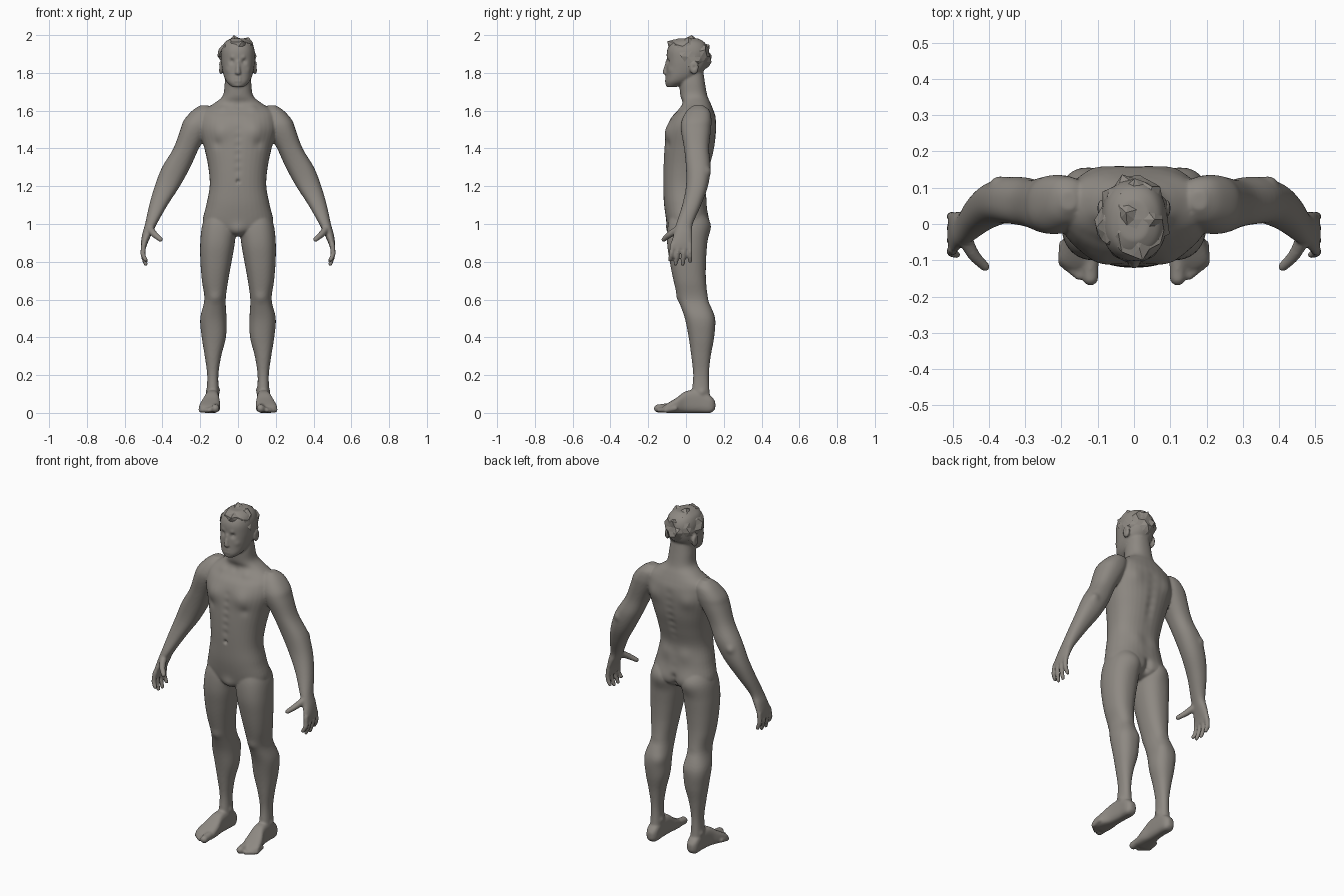
import bpy, bmesh, math, random
from mathutils import Vector, Matrix

random.seed(4)
cube = bpy.data.objects.get("Cube")
if cube:
    bpy.data.objects.remove(cube)

clay = bpy.data.materials.new("warm_grey_clay")
clay.use_nodes = True
clay.diffuse_color = (0.27, 0.25, 0.225, 1)
clay.node_tree.nodes["Principled BSDF"].inputs["Base Color"].default_value = clay.diffuse_color


def add_object(name, mesh):
    obj = bpy.data.objects.new(name, mesh)
    bpy.context.collection.objects.link(obj)
    mesh.materials.clear()
    mesh.materials.append(clay)
    return obj


def spline(rows, steps=5):
    """Resample rows of numbers along a smooth curve through them."""
    out = []
    for i in range(len(rows) - 1):
        quad = [rows[max(i - 1, 0)], rows[i], rows[i + 1], rows[min(i + 2, len(rows) - 1)]]
        for s in range(steps):
            t = s / steps
            out.append([b + t * ((c - a) + t * ((2 * a - 5 * b + 4 * c - d)
                        + t * (3 * b - a - 3 * c + d))) / 2 for a, b, c, d in zip(*quad)])
    return out + [list(rows[-1])]


def loft(bm, rows, place, power=2.3, count=36):
    """Skin rounded sections given as (position, low, high, low, high)."""
    rings = []
    for t, a0, a1, b0, b1 in spline(rows):
        ring = []
        for k in range(count):
            ang = math.tau * k / count
            c, s = math.cos(ang), math.sin(ang)
            u = math.copysign(abs(c) ** (2 / power), c)
            v = math.copysign(abs(s) ** (2 / power), s)
            a = (a0 + a1 + u * (a1 - a0)) / 2
            b = (b0 + b1 + v * (b1 - b0)) / 2
            ring.append(bm.verts.new(place(t, a, b)))
        rings.append(ring)
    for low, high in zip(rings, rings[1:]):
        for k in range(count):
            j = (k + 1) % count
            bm.faces.new((low[k], low[j], high[j], high[k]))
    bm.faces.new(rings[0][::-1])
    bm.faces.new(rings[-1])


def chain(bm, rows, side):
    """Run overlapping balls along (x, y, z, radius) points."""
    for x, y, z, r in spline(rows, 6):
        bmesh.ops.create_icosphere(bm, subdivisions=2, radius=r,
                                   matrix=Matrix.Translation((side * x, y, z)))


def ball(bm, centre, size):
    bmesh.ops.create_icosphere(bm, subdivisions=3, radius=1,
                               matrix=Matrix.Translation(centre) @ Matrix.Diagonal((*size, 1)))


# Sections of the trunk and head: height, half width, front, back
torso = [(.935, .03, -.05, .05), (.96, .11, -.085, .1), (1, .185, -.1, .12),
         (1.1, .168, -.116, .11), (1.2, .15, -.12, .102), (1.3, .157, -.12, .125),
         (1.4, .178, -.115, .15), (1.5, .205, -.102, .16), (1.56, .2, -.08, .158),
         (1.6, .185, -.045, .146), (1.64, .125, -.02, .13), (1.68, .08, -.03, .113),
         (1.75, .07, -.035, .1), (1.82, .06, -.03, .09)]
head = [(1.725, .03, -.1, -.05), (1.75, .058, -.107, .01), (1.78, .074, -.105, .06),
        (1.82, .084, -.104, .1), (1.87, .09, -.102, .118), (1.92, .088, -.1, .12),
        (1.96, .072, -.08, .1), (1.982, .04, -.045, .065)]
# Sections of the limbs: height, inner, outer, front, back
leg = [(1.08, .03, .15, -.07, .08), (1, .01, .188, -.095, .118), (.9, .017, .2, -.1, .112),
       (.8, .034, .199, -.086, .106), (.7, .052, .191, -.066, .106), (.6, .065, .178, -.04, .119),
       (.5, .061, .2, -.006, .153), (.4, .064, .192, .014, .149), (.3, .089, .176, .028, .131),
       (.2, .104, .163, .038, .121), (.1, .101, .166, .03, .126), (.04, .1, .165, .03, .14)]
arm = [(1.628, .16, .2, .04, .09), (1.6, .13, .242, .005, .125), (1.55, .13, .286, -.022, .135),
       (1.5, .15, .305, -.027, .132), (1.4, .207, .342, -.01, .122), (1.3, .253, .402, 0, .13),
       (1.2, .308, .441, 0, .116), (1.1, .373, .47, -.02, .08), (1, .43, .492, -.052, .036),
       (.95, .455, .506, -.064, .034), (.9, .478, .514, -.08, .034), (.87, .488, .514, -.083, .03)]
# Sections of the foot: depth, inner, outer, sole, instep
foot = [(.155, .118, .15, .02, .06), (.13, .101, .167, 0, .09), (.07, .099, .169, 0, .12),
        (0, .099, .177, 0, .115), (-.05, .094, .197, 0, .08), (-.1, .097, .207, 0, .05),
        (-.122, .104, .19, .004, .035)]

bm = bmesh.new()
for rows in (torso, head):
    loft(bm, [(z, -w, w, f, b) for z, w, f, b in rows], lambda t, a, b: (a, b, t))
for side in (1, -1):
    for rows in (leg, arm):
        loft(bm, rows, lambda t, a, b: (side * a, b, t))
    loft(bm, foot, lambda t, a, b: (side * a, t, b), power=3)
    # Toes
    chain(bm, [(.12, -.1, .028, .024), (.12, -.148, .023, .023)], side)
    for i in range(4):
        x, tip = .15 + .015 * i, -.143 + .012 * i
        chain(bm, [(x, tip + .05, .024, .014), (x + .002, tip, .014, .0135)], side)
    # Fingers and thumb
    for knuckle, tip, end in ((-.07, -.085, .81), (-.038, -.055, .788),
                              (-.008, -.017, .787), (.02, .022, .803)):
        chain(bm, [(.499, knuckle, .89, .015), (.503, (knuckle + tip) / 2, .84, .014),
                   (.489, tip, end, .0115)], side)
    chain(bm, [(.468, -.035, .975, .022), (.442, -.085, .945, .018),
               (.41, -.118, .918, .014)], side)
    # Ears
    ball(bm, (side * .09, .043, 1.828), (.013, .024, .037))
# Nose
chain(bm, [(0, -.099, 1.86, .009), (0, -.108, 1.825, .011), (0, -.112, 1.803, .0135)], 1)

# Fuse all parts into one continuous skin
bmesh.ops.recalc_face_normals(bm, faces=bm.faces)
raw = bpy.data.meshes.new("raw_body")
bm.to_mesh(raw)
bm.free()
source = add_object("raw_body", raw)
fuse = source.modifiers.new("fuse", 'REMESH')
fuse.mode = 'VOXEL'
fuse.voxel_size = .006
relax = source.modifiers.new("relax", 'SMOOTH')
relax.factor = .5
relax.iterations = 6
graph = bpy.context.evaluated_depsgraph_get()
skin = bpy.data.meshes.new_from_object(source.evaluated_get(graph))
bpy.data.objects.remove(source)

# Sculpted swells and hollows, same on both sides: x, y, z, radius, amount
marks = [
    (.033, -.095, 1.86, .013, -.011), (.034, -.09, 1.857, .007, .006),   # eyes
    (.03, -.1, 1.882, .011, .004), (.055, -.085, 1.815, .016, .003),     # brow, cheek
    (.009, -.108, 1.774, .009, .005), (.009, -.108, 1.757, .008, .005),  # lips
    (0, -.105, 1.733, .014, .004), (.012, -.11, 1.799, .007, .003),      # chin, nostril
    (.1, .043, 1.83, .012, -.006), (0, -.12, 1.225, .01, -.012),         # ear, navel
    (.09, -.1, 1.49, .05, .014), (.11, -.1, 1.425, .025, -.006),         # chest
    (.08, -.035, 1.615, .025, .005), (0, -.04, 1.635, .018, -.008),      # collar
    (.11, .155, 1.5, .045, .009), (.06, .1, 1.15, .04, .006),            # upper and lower back
    (.085, .12, .99, .055, .013), (.12, -.04, .61, .028, .006),          # seat, knee
    (.09, .13, .5, .035, .006), (.38, .125, 1.28, .022, .008),           # calf, elbow
    (.1, .08, .12, .016, .006), (.167, .085, .11, .016, .006),           # ankle
    (0, -.085, .97, .035, .012), (.12, .1, .58, .025, -.005),            # groin, knee hollow
]
marks += [(0, .14, 1.08 + .045 * i, .022, -.007) for i in range(11)]     # spine
marks += [(0, -.115, 1.28 + .045 * i, .018, -.004) for i in range(6)]    # midline
marks += [(0, .11, .94 + .025 * i, .018, -.013) for i in range(4)]       # cleft
normals = [v.normal.copy() for v in skin.vertices]
for v, normal in zip(skin.vertices, normals):
    x, y, z = abs(v.co.x), v.co.y, v.co.z
    push = 0
    for mx, my, mz, radius, amount in marks:
        if abs(z - mz) < 3 * radius:
            d = ((x - mx) ** 2 + (y - my) ** 2 + (z - mz) ** 2) / radius ** 2
            if d < 8:
                push += amount * math.exp(-d)
    v.co += normal * push
    v.co.z = max(v.co.z, 0)
skin.polygons.foreach_set("use_smooth", [True] * len(skin.polygons))
add_object("body", skin)

# Short tousled hair: a faceted cap with random tufts, cut at the hairline
bm = bmesh.new()
ball(bm, (0, .012, 1.885), (.093, .114, .1))
for v in bm.verts:
    out = (v.co - Vector((0, .012, 1.885))).normalized()
    if random.random() < .3:
        v.co += (out + Vector((0, 0, .3))) * random.uniform(.006, .017)
    if out.y < -.55 and out.z > .55:
        v.co += Vector((0, -.022, .006))
    v.co.z = min(v.co.z, 2)
below = [f for f in bm.faces if f.calc_center_median().z
         < max(1.79, 1.94 - max(0, f.calc_center_median().y + .06) * 1.3)]
bmesh.ops.delete(bm, geom=below, context='FACES')
cap = bpy.data.meshes.new("hair")
bm.to_mesh(cap)
bm.free()
add_object("hair", cap)
